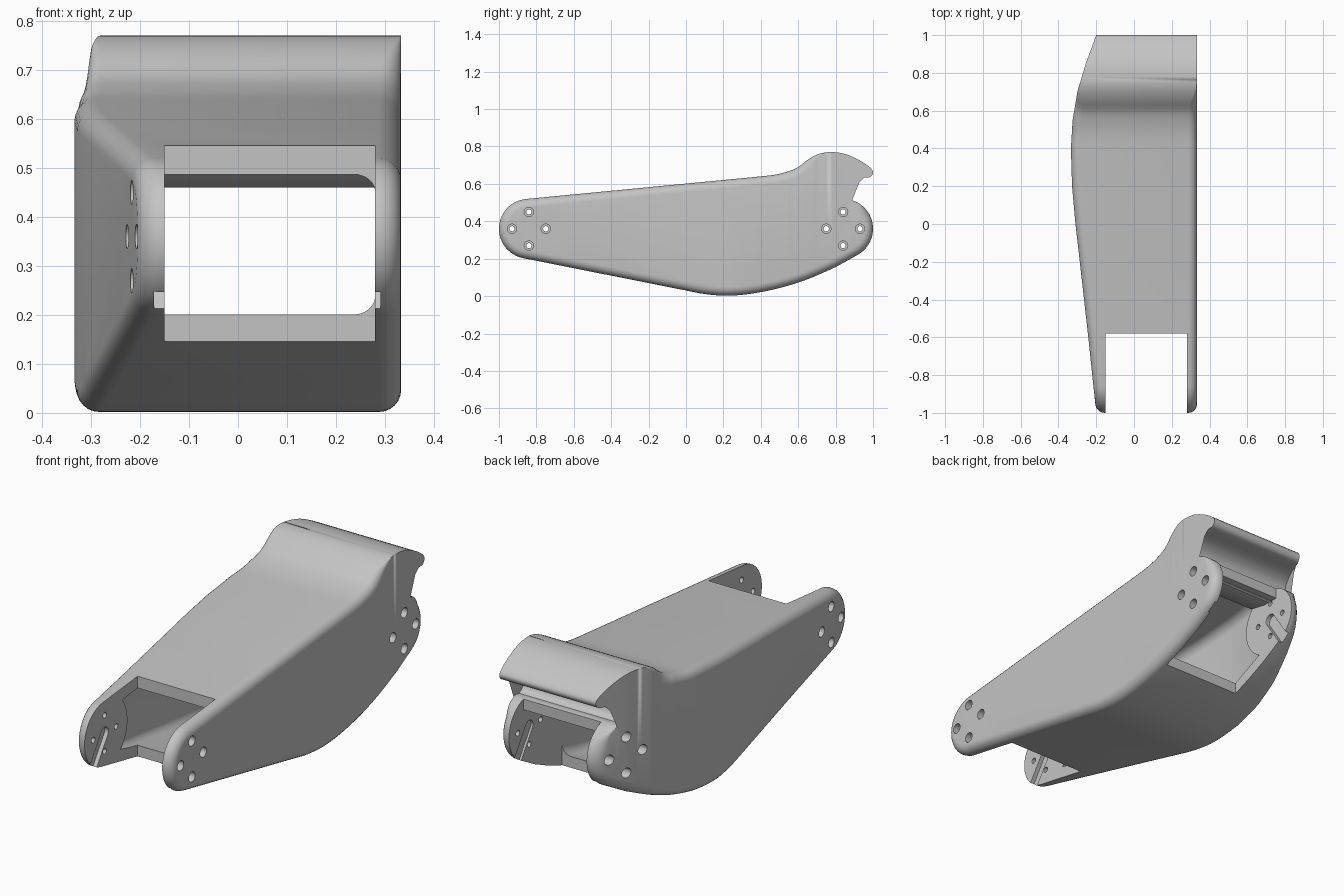
import bpy, bmesh, math
from mathutils import Vector

if "Cube" in bpy.data.objects:
    bpy.data.objects.remove(bpy.data.objects["Cube"])

grey = bpy.data.materials.new("plain grey")
grey.use_nodes = True
grey.diffuse_color = (0.55, 0.55, 0.55, 1)
grey.node_tree.nodes["Principled BSDF"].inputs["Base Color"].default_value = grey.diffuse_color

PIVOT_Y, PIVOT_Z, TAB_R = 0.84, 0.36, 0.16
IN_R, IN_L = -0.15, 0.28            # inner faces of the two side tabs
NOTCH = 0.58
NOMINAL = -0.2
# bulge of the curved side: (y, x)
BULGE = [(-1, -.2), (-.6, -.242), (-.2, -.287), (0, -.31), (.2, -.328), (.4, -.334),
         (.55, -.325), (.7, -.3), (.85, -.255), (1, -.2)]


def bulge(y):
    y = max(-1, min(1, y))
    for (a, xa), (b, xb) in zip(BULGE, BULGE[1:]):
        if y <= b:
            return xa + (xb - xa) * (y - a) / (b - a)


def ramp(v, a, b):
    t = max(0, min(1, (v - a) / (b - a)))
    return t * t * (3 - 2 * t)


def arc(cy, cz, r, a0, a1, n):
    angles = [math.radians(a0 + (a1 - a0) * i / n) for i in range(n + 1)]
    return [(cy + r * math.cos(a), cz + r * math.sin(a)) for a in angles]


def spline(pts, n=4):
    out = []
    p = [Vector(q) for q in [pts[0]] + pts + [pts[-1]]]
    for a, b, c, d in zip(p, p[1:], p[2:], p[3:]):
        for i in range(n):
            t = i / n
            out.append(tuple(0.5 * (2 * b + (c - a) * t + (2 * a - 5 * b + 4 * c - d) * t * t
                                    + (3 * b - a - 3 * c + d) * t ** 3)))
    return out + [pts[-1]]


def new_object(name, bm):
    bmesh.ops.recalc_face_normals(bm, faces=bm.faces[:])
    mesh = bpy.data.meshes.new(name)
    bm.to_mesh(mesh)
    bm.free()
    mesh.materials.append(grey)
    ob = bpy.data.objects.new(name, mesh)
    bpy.context.scene.collection.objects.link(ob)
    return ob


def solid(name, profile, x0, x1, radius=None, shift=None, steps=6):
    """Extrude a (y, z) profile along x, with filleted rims and an optional bulged side."""
    bm = bmesh.new()
    n = len(profile)
    P = [Vector(p) for p in profile]
    normals = []
    for i in range(n):
        t = (P[(i + 1) % n] - P[i]).normalized() + (P[i] - P[i - 1]).normalized()
        normals.append(Vector((t.y, -t.x)).normalized())
    rad = [radius(*p) if radius else 0 for p in profile]
    angles = [math.pi / 2 * k / steps for k in range(steps + 1)] if radius else [0]
    rings = []
    for side, x in ((-1, x0), (1, x1)):
        for a in (angles[::-1] if side < 0 else angles):
            ring = []
            for p, nor, r in zip(P, normals, rad):
                q = p - nor * r * (1 - math.cos(a))
                ring.append(bm.verts.new((x - side * r * (1 - math.sin(a)), q.x, q.y)))
            rings.append(ring)
    for A, B in zip(rings, rings[1:]):
        for i in range(n):
            j = (i + 1) % n
            bm.faces.new((A[i], A[j], B[j], B[i]))
    caps = [bm.faces.new(rings[0]), bm.faces.new(rings[-1])]
    bmesh.ops.triangulate(bm, faces=caps)
    bmesh.ops.remove_doubles(bm, verts=bm.verts[:], dist=1e-5)
    if shift is not None:
        for y, _ in BULGE[1:-1]:
            bmesh.ops.bisect_plane(bm, geom=bm.verts[:] + bm.edges[:] + bm.faces[:], dist=1e-5,
                                   plane_co=(0, y, 0), plane_no=(0, 1, 0))
        for v in bm.verts:
            if v.co.x < 0:
                v.co.x += bulge(v.co.y) - NOMINAL + shift
    return new_object(name, bm)


def volume(mesh):
    bm = bmesh.new()
    bm.from_mesh(mesh)
    v = bm.calc_volume()
    bm.free()
    return v


def cut(target, cutter):
    """Subtract the cutter, keeping the first solver result that removes a sensible volume."""
    before = volume(target.data)
    mod = target.modifiers.new("cut", 'BOOLEAN')
    mod.operation, mod.object = 'DIFFERENCE', cutter
    result = target.data
    for solver in ('MANIFOLD', 'EXACT', 'FLOAT'):
        mod.solver = solver
        bpy.context.view_layer.update()
        evaluated = target.evaluated_get(bpy.context.evaluated_depsgraph_get())
        mesh = bpy.data.meshes.new_from_object(evaluated)
        if before * 0.2 < volume(mesh) < before - 1e-6:
            result = mesh
            break
    target.modifiers.clear()
    target.data = result
    bpy.data.objects.remove(cutter)


def body_radius(y, z):
    return 0.045 * (1 - ramp(y, .6, .76) * ramp(z, .44, .52))


# Outer shell: two round ends, hooked lip on top, bellied underside
hook = spline([(.845, .513), (.82, .53), (.81, .565), (.83, .605), (.88, .632), (.94, .633),
               (.985, .637), (1, .665), (.975, .695), (.92, .73), (.85, .76), (.78, .77),
               (.72, .763), (.66, .735), (.6, .69), (.55, .668), (.48, .65), (.4, .64)])
belly = spline([(0, .03), (.1, .011), (.22, .002), (.35, .013), (.5, .043), (.65, .09), (.8, .155)])
outline = (arc(PIVOT_Y, PIVOT_Z, TAB_R, -60, 78, 20) + hook
           + arc(-PIVOT_Y, PIVOT_Z, TAB_R, 95, 259, 24) + belly)
shell = solid("arm_shell", outline, NOMINAL, 0.333, body_radius, 0)

# Hollow inside, leaving round pads at the pivots on the bulged side
hollow = [(-.78, .24), (0, .086), (.1, .066), (.22, .057), (.35, .068), (.5, .098), (.58, .122),
          (.78, .21), (.78, .46), (.7, .48), (.58, .6), (.4, .585), (-.78, .467)]
cavity = solid("cavity", hollow, NOMINAL, IN_L, lambda y, z: 0.045, 0.055)
for s in (-1, 1):
    cut(cavity, solid("pad", arc(s * PIVOT_Y, PIVOT_Z, 0.18, 0, 350, 35), -0.6, IN_R))
cut(shell, cavity)

# Fork openings at both ends
front_gap = [(-1.2, -.2), (-NOTCH, -.2), (-NOTCH, 1), (-1.2, 1)]
back_gap = [(NOTCH, -.2), (1.2, -.2), (1.2, .56), (.885, .56), (.885, .46), (.8, .46),
            (.7, .48), (NOTCH, .6)]
for gap in (front_gap, back_gap):
    cut(shell, solid("gap", gap, IN_R, IN_L))

# Stepped screw holes and the pivot slots on each fork
for s in (-1, 1):
    for k in range(4):
        y = s * PIVOT_Y + 0.09 * math.cos(k * math.pi / 2)
        z = PIVOT_Z + 0.09 * math.sin(k * math.pi / 2)
        small = arc(y, z, 0.014, 0, 345, 23)
        large = arc(y, z, 0.025, 0, 345, 23)
        cut(shell, solid("screw_hole", small, -0.5, 0.5))
        cut(shell, solid("left_recess", large, 0.3, 0.5))
        cut(shell, solid("right_recess", large, -0.5, -0.172))
    heading = -56 if s > 0 else -124
    tip = Vector((math.cos(math.radians(heading)), math.sin(math.radians(heading)))) * 0.3
    stadium = (arc(s * PIVOT_Y, PIVOT_Z, 0.03, heading + 90, heading + 270, 12)
               + arc(s * PIVOT_Y + tip.x, PIVOT_Z + tip.y, 0.03, heading - 90, heading + 90, 12))
    cut(shell, solid("right_slot", stadium, -0.171, -0.1))
    cut(shell, solid("left_slot", stadium, 0.2, 0.291))

# Smooth shading with crisp cut edges
bpy.ops.object.select_all(action='DESELECT')
shell.select_set(True)
bpy.context.view_layer.objects.active = shell
bpy.ops.object.shade_smooth_by_angle(angle=math.radians(35))
